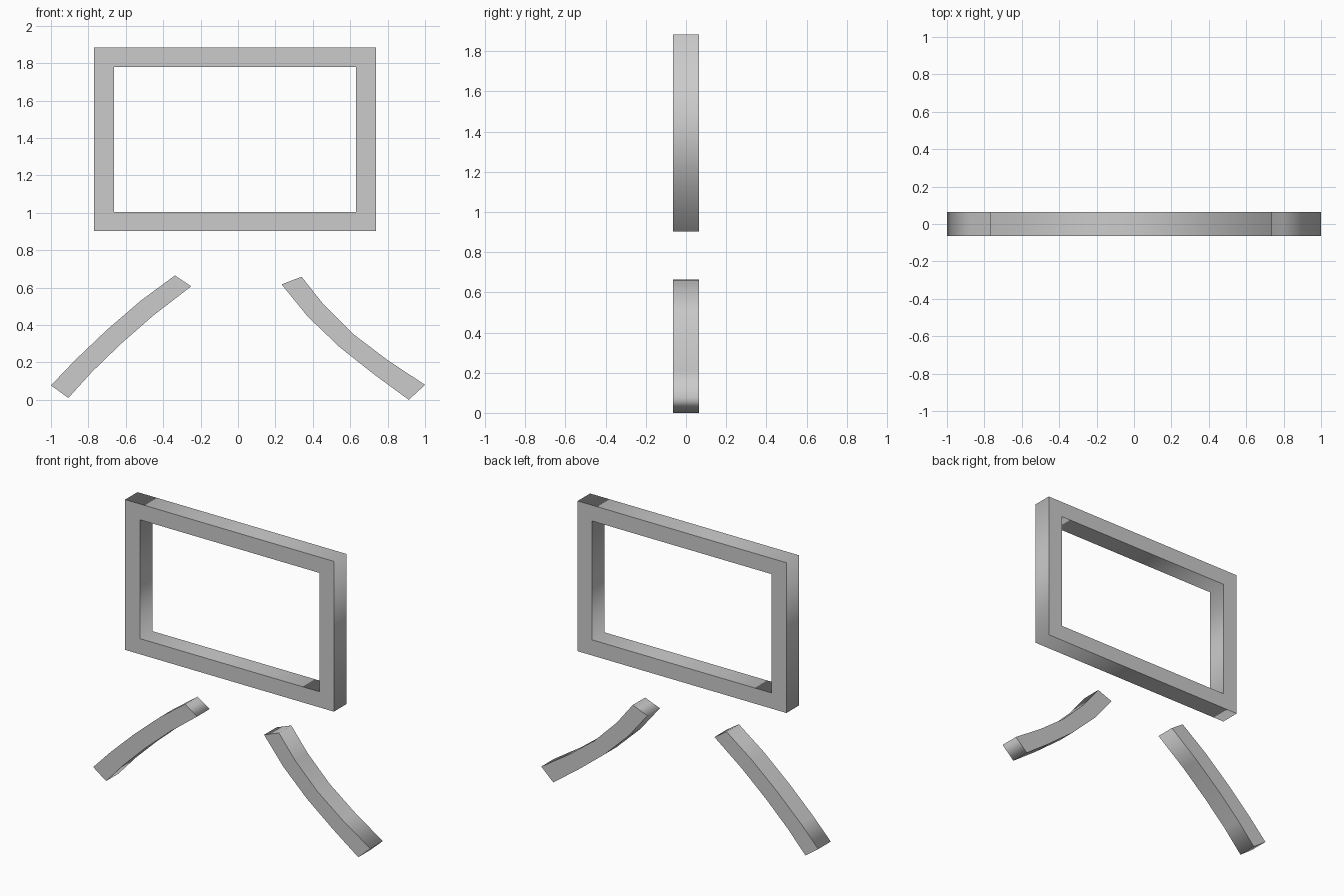
import bpy
import bmesh

HALF_DEPTH = 0.064

cube = bpy.data.objects.get("Cube")
if cube:
    bpy.data.objects.remove(cube, do_unlink=True)

grey = bpy.data.materials.new("neutral_grey")
grey.use_nodes = True
colour = (0.6, 0.6, 0.6, 1)
grey.diffuse_color = colour
grey.node_tree.nodes["Principled BSDF"].inputs["Base Color"].default_value = colour


def build_bar(name, first_edge, second_edge, closed=False):
    """Solid band between two matching (x, z) edge lines, extruded along y."""
    bm = bmesh.new()
    rings = []
    for a, b in zip(first_edge, second_edge):
        corners = [(a, -1), (b, -1), (b, 1), (a, 1)]
        rings.append([bm.verts.new((p[0], s * HALF_DEPTH, p[1])) for p, s in corners])
    following = rings[1:] + (rings[:1] if closed else [])
    for ring, nxt in zip(rings, following):
        for i in range(4):
            j = (i + 1) % 4
            bm.faces.new((ring[i], ring[j], nxt[j], nxt[i]))
    if not closed:
        bm.faces.new(rings[0])
        bm.faces.new(rings[-1])
    bmesh.ops.recalc_face_normals(bm, faces=bm.faces)

    # Smooth rims that stay crisp against the flat front and back
    for face in bm.faces:
        face.smooth = True
    for edge in bm.edges:
        flat = [abs(f.normal.y) > 0.9 for f in edge.link_faces]
        edge.smooth = all(flat) or not any(flat)

    mesh = bpy.data.meshes.new(name)
    bm.to_mesh(mesh)
    bm.free()
    mesh.materials.append(grey)
    obj = bpy.data.objects.new(name, mesh)
    bpy.context.collection.objects.link(obj)
    return obj


def rectangle(x0, x1, z0, z1):
    return [(x0, z0), (x1, z0), (x1, z1), (x0, z1)]


# Rectangular frame
build_bar("frame", rectangle(-0.77, 0.737, 0.903, 1.883),
          rectangle(-0.662, 0.632, 1.005, 1.78), closed=True)

# Curved leg on the right, bowed upward
build_bar("right_leg",
          [(-1, 0.077), (-0.873, 0.21), (-0.703, 0.372), (-0.52, 0.53), (-0.337, 0.665)],
          [(-0.907, 0.01), (-0.782, 0.148), (-0.625, 0.3), (-0.45, 0.453), (-0.25, 0.607)])

# Curved leg on the left, bowed downward
build_bar("left_leg",
          [(0.34, 0.658), (0.457, 0.51), (0.618, 0.35), (0.8, 0.212), (1, 0.08)],
          [(0.233, 0.617), (0.372, 0.446), (0.543, 0.282), (0.73, 0.134), (0.913, 0)])
